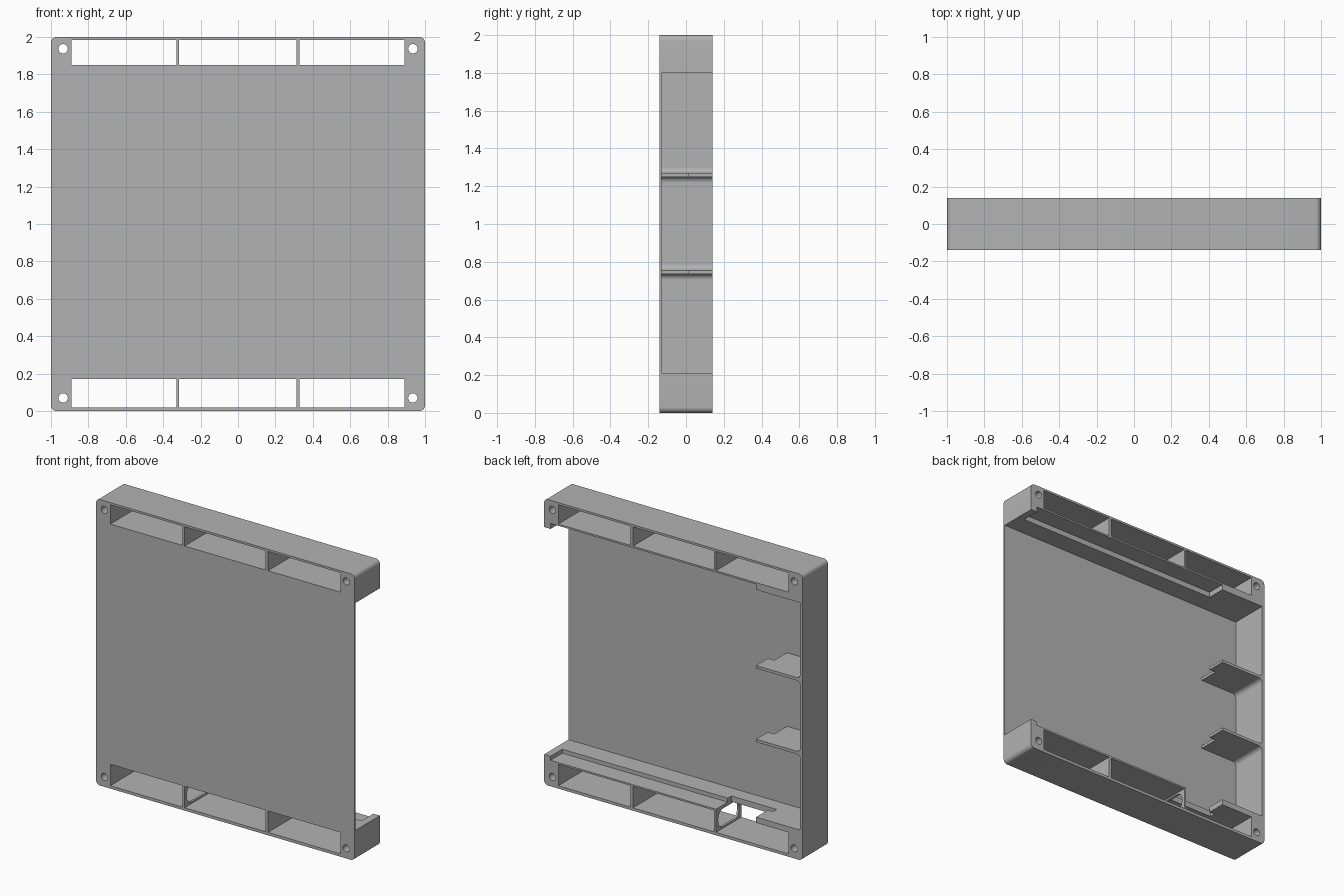
import bpy, bmesh, math
from mathutils import Matrix

cube = bpy.data.objects.get("Cube")
if cube:
    bpy.data.objects.remove(cube)

grey = bpy.data.materials.new("plain_grey")
grey.use_nodes = True
grey.diffuse_color = (0.45, 0.45, 0.45, 1)
grey.node_tree.nodes["Principled BSDF"].inputs["Base Color"].default_value = (0.45, 0.45, 0.45, 1)

D = 0.14                # half depth
LOW, HIGH = 0.21, 1.8   # inner faces of the two bars
STEP = 0.01             # depth at which tabs and grooves step
WALL = -0.982           # inner face of the side wall


def add(name, bm):
    bmesh.ops.recalc_face_normals(bm, faces=bm.faces)
    mesh = bpy.data.meshes.new(name)
    bm.to_mesh(mesh)
    bm.free()
    mesh.materials.append(grey)
    obj = bpy.data.objects.new(name, mesh)
    bpy.context.collection.objects.link(obj)
    return obj


def box(name, x, y, z, round_axis=None, radius=0.03):
    """Box from (min, max) ranges; edges along round_axis may be rounded."""
    bm = bmesh.new()
    bmesh.ops.create_cube(bm, size=1)
    for v in bm.verts:
        v.co = [sum(r) / 2 + c * (r[1] - r[0]) for c, r in zip(v.co, (x, y, z))]
    if round_axis is not None:
        edges = [e for e in bm.edges
                 if abs((e.verts[0].co - e.verts[1].co).normalized()[round_axis]) > 0.9]
        bmesh.ops.bevel(bm, geom=edges, offset=radius, segments=8, profile=0.5,
                        affect='EDGES')
    return add(name, bm)


def prism(name, points, place, depth):
    """Extrude a flat outline along the vector depth."""
    bm = bmesh.new()
    face = bm.faces.new([bm.verts.new(place(*p)) for p in points])
    ext = bmesh.ops.extrude_face_region(bm, geom=[face])
    bmesh.ops.translate(bm, vec=depth,
                        verts=[g for g in ext["geom"] if isinstance(g, bmesh.types.BMVert)])
    return add(name, bm)


def cut(target, cutter):
    mod = target.modifiers.new("cut", 'BOOLEAN')
    mod.operation = 'DIFFERENCE'
    mod.solver = 'EXACT'
    mod.object = cutter
    bpy.context.view_layer.objects.active = target
    bpy.ops.object.modifier_apply(modifier=mod.name)
    bpy.data.objects.remove(cutter)


# Main tray: rounded slab, hollowed from the back and open on one side
tray = box("tray", (-1, 1), (-D, D), (0, 2), round_axis=1)
cut(tray, box("cavity", (WALL, 1.2), (-0.13, 0.3), (LOW, HIGH)))

# Window openings through both bars
for z in ((0.02, 0.17), (1.85, 1.985)):
    for x in ((-0.89, -0.33), (-0.315, 0.312), (0.33, 0.89)):
        cut(tray, box("window", x, (-0.3, 0.3), z))

# Stepped grooves along the inner back edge of each bar
cut(tray, box("groove", (-0.64, 0.95), (STEP, 0.3), (0.182, 0.4)))
cut(tray, box("groove", (-0.64, 0.95), (STEP, 0.3), (1.6, 1.838)))

# Passage into the lower bar, beside a divider with a rounded opening
cut(tray, box("passage", (-0.64, -0.33), (-0.02, 0.3), (0.1, 0.4)))
cut(tray, box("passage", (-0.68, -0.33), (-0.03, STEP), (0.1, 0.4)))
cut(tray, box("divider_hole", (-0.36, -0.28), (-0.115, 0.115), (0.032, 0.158),
              round_axis=0, radius=0.055))

# Screw holes in the four corners
for x in (-0.935, 0.935):
    for z in (0.07, 1.937):
        bm = bmesh.new()
        bmesh.ops.create_cone(bm, cap_ends=True, segments=32, radius1=0.025,
                              radius2=0.025, depth=1,
                              matrix=Matrix.Translation((x, 0, z))
                              @ Matrix.Rotation(math.pi / 2, 4, 'X'))
        cut(tray, add("screw_hole", bm))

# Stepped tabs on the side wall, with fillets above and below
R = 0.03
TAB = [(WALL - 0.008, -0.135), (-0.69, -0.135), (-0.69, STEP),
       (-0.64, STEP), (-0.64, D), (WALL - 0.008, D)]
parts = [tray]
for label, z in (("lower", 0.735), ("upper", 1.25)):
    parts.append(prism(label + "_tab", TAB, lambda x, y: (x, y, z), (0, 0, 0.02)))
    for side, base, s in (("top", z + 0.02, 1), ("bottom", z, -1)):
        arc = [(WALL + R - R * math.sin(a), base + s * (R - R * math.cos(a)))
               for a in (i * math.pi / 16 for i in range(9))]
        corner = [(WALL - 0.005, base + s * R), (WALL - 0.005, base - s * 0.005),
                  (WALL + R, base - s * 0.005)]
        parts.append(prism(f"{label}_tab_{side}_fillet", arc + corner,
                           lambda x, h: (x, -0.135, h), (0, D + 0.135, 0)))

# Smooth the rounded faces, keep the edges crisp
bpy.ops.object.select_all(action='DESELECT')
for obj in parts:
    obj.select_set(True)
bpy.context.view_layer.objects.active = tray
bpy.ops.object.shade_smooth_by_angle(angle=math.radians(30))
